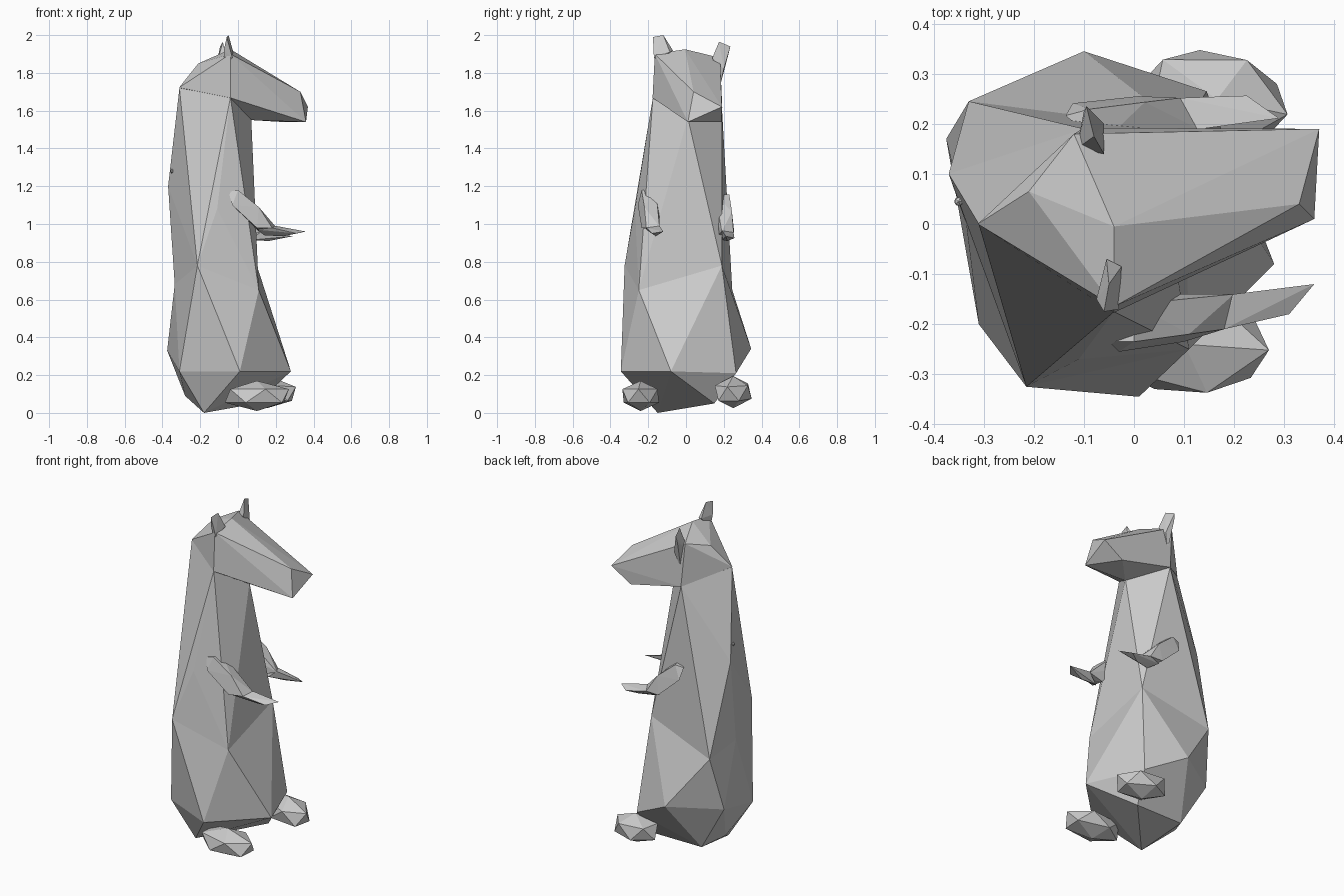
import bpy, bmesh, math
from mathutils import Vector, Matrix

if "Cube" in bpy.data.objects:
    bpy.data.objects.remove(bpy.data.objects["Cube"])


def finish(name, bm):
    bmesh.ops.recalc_face_normals(bm, faces=bm.faces[:])
    me = bpy.data.meshes.new(name)
    bm.to_mesh(me)
    bm.free()
    ob = bpy.data.objects.new(name, me)
    bpy.context.collection.objects.link(ob)
    return ob


def hull(name, points):
    """Faceted solid wrapped around a few corner points."""
    bm = bmesh.new()
    for p in points:
        bm.verts.new(p)
    bmesh.ops.convex_hull(bm, input=bm.verts[:])
    loose = [v for v in bm.verts if not v.link_faces]
    bmesh.ops.delete(bm, geom=loose, context='VERTS')
    return finish(name, bm)


def blob(name, loc, size, turn=0, tilt=0):
    bm = bmesh.new()
    m = (Matrix.Translation(loc) @ Matrix.Rotation(turn, 4, 'Z')
         @ Matrix.Rotation(tilt, 4, 'Y') @ Matrix.Diagonal((*size, 1)))
    bmesh.ops.create_icosphere(bm, subdivisions=1, radius=1, matrix=m)
    return finish(name, bm)


def weld(target, other):
    """Merge another solid into the target, leaving no inner faces."""
    mod = target.modifiers.new("union", 'BOOLEAN')
    mod.operation = 'UNION'
    mod.solver = 'EXACT'
    mod.object = other
    bpy.context.view_layer.objects.active = target
    bpy.ops.object.modifier_apply(modifier=mod.name)
    bpy.data.objects.remove(other)


# Waist ring shared by haunches and torso
waist = [(.11, -.25, .65), (.10, .19, .78),
         (-.33, .245, .65), (-.335, .0, .68), (-.215, -.325, .78)]

# Wide haunches
body = hull("body", waist + [
    (.01, -.345, .22), (.28, -.08, .22), (.145, .265, .21),
    (-.10, .345, .34), (-.375, .17, .33), (-.31, -.20, .22),
    (-.18, -.15, 0), (-.21, .15, .05), (-.28, .02, .09), (.10, .15, .05),
])

# Tapering torso and neck, with a ridge down the chest
torso = hull("torso", waist + [
    (-.37, .10, 1.20), (-.11, -.27, 1.08), (-.04, -.175, 1.67),
    (-.31, 0, 1.72), (.07, .01, 1.56), (-.10, .19, 1.62),
])

# Head with blunt slanted snout
head = hull("head", [
    (-.312, 0, 1.722), (-.21, .065, 1.85), (-.04, -.005, 1.925),
    (-.04, -.165, 1.90), (-.04, -.177, 1.668), (-.12, .18, 1.88),
    (-.10, .192, 1.618), (.072, .01, 1.55),
    (.24, .187, 1.54), (.33, .04, 1.70), (.36, .01, 1.54), (.37, .19, 1.62),
])
weld(body, torso)
weld(body, head)

# Ears
hull("ear_right", [
    (-.07, -.13, 1.83), (-.03, -.17, 1.88), (-.075, -.15, 1.92),
    (-.025, -.085, 1.91), (-.06, -.175, 1.99), (-.05, -.12, 2.0),
    (-.055, -.07, 1.92),
])
hull("ear_left", [
    (-.09, .18, 1.73), (-.115, .15, 1.84), (-.06, .20, 1.82),
    (-.06, .14, 1.88), (-.10, .225, 1.90), (-.095, .235, 1.94),
    (-.08, .175, 1.965),
])

# Arms: upper arm and flat paw, mirrored across the slightly turned body
arm = [(-.05, -.235, 1.17), (.00, -.235, 1.18), (.00, -.16, 1.18),
       (-.03, -.255, 1.10), (.04, -.14, 1.06), (.11, -.22, 1.09),
       (.10, -.235, .98), (.20, -.14, .985), (.18, -.21, .98),
       (.11, -.14, .96)]
paw = [(.10, -.21, .97), (.20, -.14, .99), (.18, -.21, .98),
       (.36, -.12, .96), (.31, -.18, .95), (.14, -.16, .94),
       (.24, -.16, .935)]
side = Vector((-.13, .99, 0)).normalized()
mid = Vector((-.07, .02, 0))


def mirrored(points):
    out = []
    for p in points:
        v = Vector(p)
        out.append(v - 2 * (v - mid).dot(side) * side + Vector((-.02, -.055, -.025)))
    return out


for part, pts in (("arm", arm), ("paw", paw)):
    hull(part + "_right", pts)
    hull(part + "_left", mirrored(pts))

# Feet
blob("foot_right", (.10, -.24, .09), (.19, .11, .08), math.radians(-4))
blob("foot_left", (.16, .25, .11), (.165, .105, .085), math.radians(-12), math.radians(4))

# Tiny nub on the back
blob("back_nub", (-.35, .045, 1.28), (.01, .01, .012))
